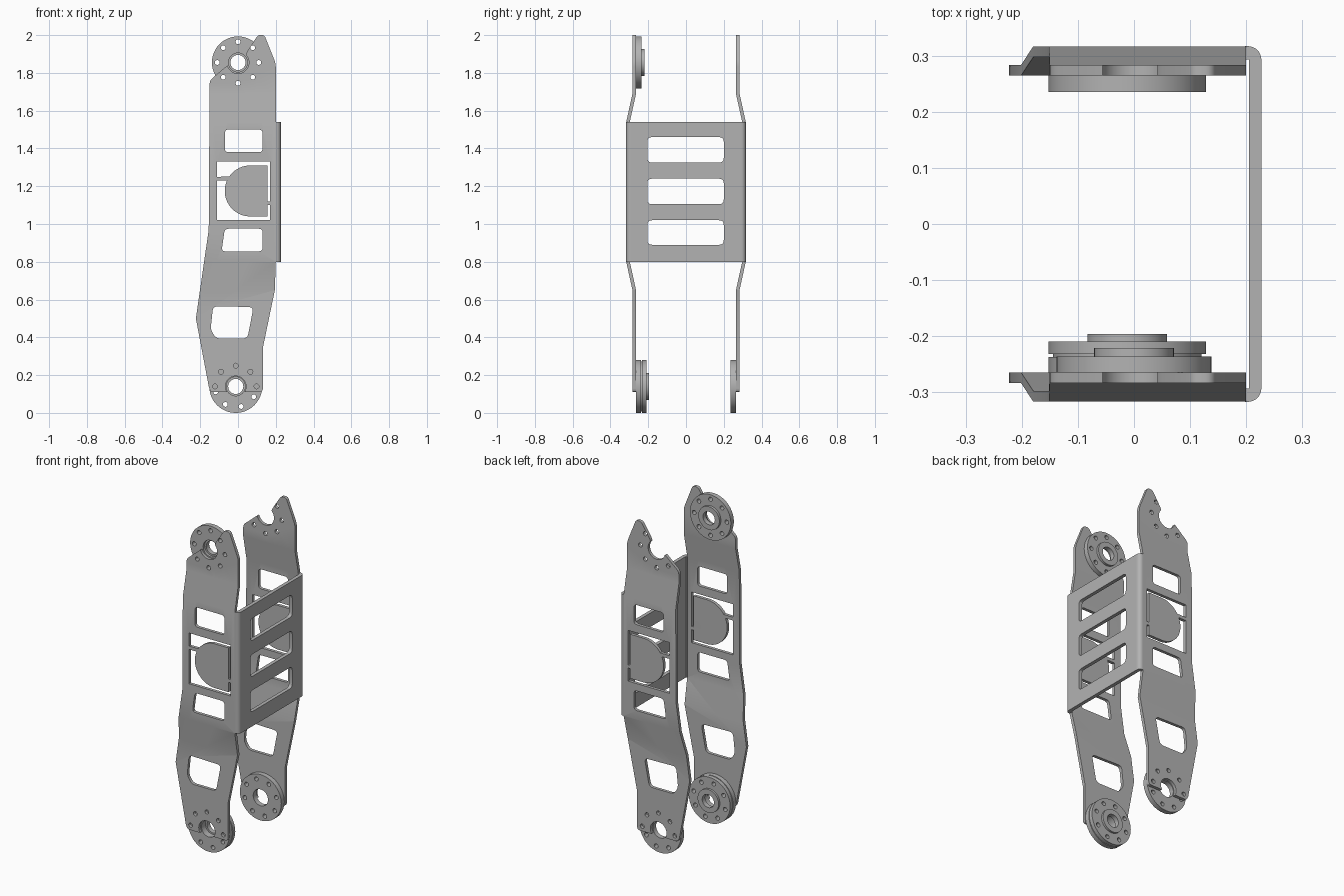
import bpy, bmesh
from math import sin, cos, radians
from mathutils import Vector

cube = bpy.data.objects.get("Cube")
if cube:
    bpy.data.objects.remove(cube)

GREY = (0.45, 0.45, 0.45, 1)
metal = bpy.data.materials.new("grey_metal")
metal.use_nodes = True
metal.diffuse_color = GREY
bsdf = next(n for n in metal.node_tree.nodes if n.type == 'BSDF_PRINCIPLED')
bsdf.inputs["Base Color"].default_value = GREY

THICK = 0.019
TOP = (0, 1.855)        # upper pivot
LOW = (-0.012, 0.14)    # lower pivot


def arc(centre, r, a0, a1, n):
    angles = [radians(a0 + (a1 - a0) * i / n) for i in range(n + 1)]
    return [(centre[0] + r * cos(a), centre[1] + r * sin(a)) for a in angles]


def circle(centre, r, n=48):
    return arc(centre, r, 0, 360, n)[:-1]


def ring_of_holes(centre, angles, r=0.11):
    return [circle(arc(centre, r, a, a, 1)[0], 0.013, 12) for a in angles]


def rounded(points, r):
    """Round the sharp corners of a closed loop."""
    pts, out = [Vector(p) for p in points], []
    for i, p in enumerate(pts):
        a, b = pts[i - 1] - p, pts[(i + 1) % len(pts)] - p
        if (-a).angle(b) < radians(20):
            out.append(tuple(p))
            continue
        k = min(r, 0.4 * a.length, 0.4 * b.length)
        s, e = p + a.normalized() * k, p + b.normalized() * k
        for t in (0, 0.25, 0.5, 0.75, 1):
            out.append(tuple(s * (1 - t) ** 2 + p * 2 * t * (1 - t) + e * t * t))
    return out


def box(x0, x1, z0, z1, r=0.025):
    return rounded([(x0, z0), (x1, z0), (x1, z1), (x0, z1)], r)


def sheet(name, loops, depth, place, cuts=()):
    """Extrude an outline with holes, slice it at the cuts, then place its vertices."""
    curve = bpy.data.curves.new(name, 'CURVE')
    curve.dimensions, curve.fill_mode, curve.extrude = '2D', 'BOTH', depth / 2
    for loop in loops:
        spline = curve.splines.new('POLY')
        spline.points.add(len(loop) - 1)
        for point, (u, v) in zip(spline.points, loop):
            point.co = (u, v, 0, 1)
        spline.use_cyclic_u = True
    temp = bpy.data.objects.new(name + "_outline", curve)
    bpy.context.collection.objects.link(temp)
    bpy.context.view_layer.update()
    mesh = bpy.data.meshes.new_from_object(temp.evaluated_get(bpy.context.evaluated_depsgraph_get()))
    bpy.data.objects.remove(temp)
    bm = bmesh.new()
    bm.from_mesh(mesh)
    bmesh.ops.remove_doubles(bm, verts=bm.verts, dist=0.00005)
    for v in cuts:
        bmesh.ops.bisect_plane(bm, geom=bm.verts[:] + bm.edges[:] + bm.faces[:],
                               plane_co=(0, v, 0), plane_no=(0, 1, 0))
    for vert in bm.verts:
        vert.co = place(*vert.co)
    bmesh.ops.recalc_face_normals(bm, faces=bm.faces)
    bm.to_mesh(mesh)
    bm.free()
    mesh.name = name
    mesh.materials.clear()
    mesh.materials.append(metal)
    obj = bpy.data.objects.new(name, mesh)
    bpy.context.collection.objects.link(obj)
    bpy.ops.object.select_all(action='DESELECT')
    obj.select_set(True)
    bpy.context.view_layer.objects.active = obj
    bpy.ops.object.shade_smooth_by_angle(angle=radians(25))
    return obj


# Side plate outline, with a notch round each pivot
outline = ([(0.132, 0.11)] + [(0.132, 0.346), (0.195, 0.65), (0.2, 0.8), (0.2, 1.85),
            (0.14, 2.0), (0.105, 2.0), (0.05, 1.915)]
           + arc(TOP, 0.058, 45, -165, 24)
           + [(-0.15, 1.76), (-0.155, 0.97), (-0.223, 0.5), (-0.153, 0.13), (-0.14, 0.11)]
           + arc(LOW, 0.055, 213, -33, 28))

# Windows, and the two gaps that leave a half-round tab
TAB = (0.065, 1.175)
upper_gap = [(-0.11, 1.25), (-0.11, 1.33), (0.17, 1.33), (0.17, 1.12), (0.157, 1.12),
             (0.157, 1.31)] + arc(TAB, 0.135, 90, 146, 12)
lower_gap = [(-0.11, 1.23), (-0.11, 1.02), (0.17, 1.02), (0.17, 1.1), (0.157, 1.1),
             (0.157, 1.04)] + arc(TAB, 0.135, 270, 156, 20)
low_window = [(-0.145, 0.44), (-0.132, 0.565), (0.082, 0.56), (0.05, 0.394), (-0.115, 0.394)]
mid_window = [(-0.087, 0.855), (0.13, 0.855), (0.13, 0.975), (-0.07, 0.975)]
plate_loops = [rounded(outline, 0.02), upper_gap, lower_gap, rounded(low_window, 0.025),
               rounded(mid_window, 0.02), box(-0.07, 0.13, 1.38, 1.5, 0.02)]
plate_loops += ring_of_holes(TOP, (-135, -90, -45, 0, 45))
plate_loops += ring_of_holes(LOW, (0, 45, 90, 135, 180))

BENDS = (0.65, 0.8, 1.54, 1.69)


def bend(z):
    """Distance of the plate's middle from the centre plane."""
    rise = min((z - BENDS[0]) / (BENDS[1] - BENDS[0]), (BENDS[3] - z) / (BENDS[3] - BENDS[2]))
    return 0.274 + 0.033 * max(0, min(1, rise))


for side, name in ((-1, "front"), (1, "back")):
    sheet(name + "_side_plate", plate_loops, THICK,
          lambda u, v, w: (u, side * (bend(v) + w), v), BENDS)
    # Rounded bend joining the plate to the web
    corner = [(0.198, 0.293)] + arc((0.203, 0.293), 0.024, 0, 90, 8) + [(0.198, 0.317)]
    sheet(name + "_corner_bend", [corner], BENDS[2] - BENDS[1],
          lambda u, v, w: (u, side * v, 1.17 + w))

# Web with three slots
slots = [box(-0.205, 0.2, z0, z1) for z0, z1 in ((0.89, 1.02), (1.105, 1.24), (1.325, 1.46))]
sheet("web", [[(-0.293, 0.8), (0.293, 0.8), (0.293, 1.54), (-0.293, 1.54)]] + slots,
      0.022, lambda u, v, w: (0.216 + w, u, v))


# Pivot hubs
def disc(name, centre, r, bore, y0, y1, turn=None):
    loops = [circle(centre, r), circle(centre, bore, 32)]
    if turn is not None:
        loops += ring_of_holes(centre, [turn + 45 * i for i in range(8)])
    sheet(name, loops, y1 - y0, lambda u, v, w: (u, (y0 + y1) / 2 + w, v))


disc("upper_hub", TOP, 0.138, 0.05, -0.265, -0.236, 0)
disc("upper_hub_boss", TOP, 0.071, 0.04, -0.25, -0.221)
disc("front_lower_hub_outer", LOW, 0.14, 0.05, -0.265, -0.237, 15)
disc("front_lower_hub_groove", LOW, 0.132, 0.05, -0.238, -0.231, 15)
disc("front_lower_hub_inner", LOW, 0.14, 0.05, -0.232, -0.209, 15)
disc("front_lower_hub_boss", LOW, 0.071, 0.04, -0.225, -0.196)
disc("back_lower_hub", LOW, 0.14, 0.05, 0.235, 0.265, 15)
